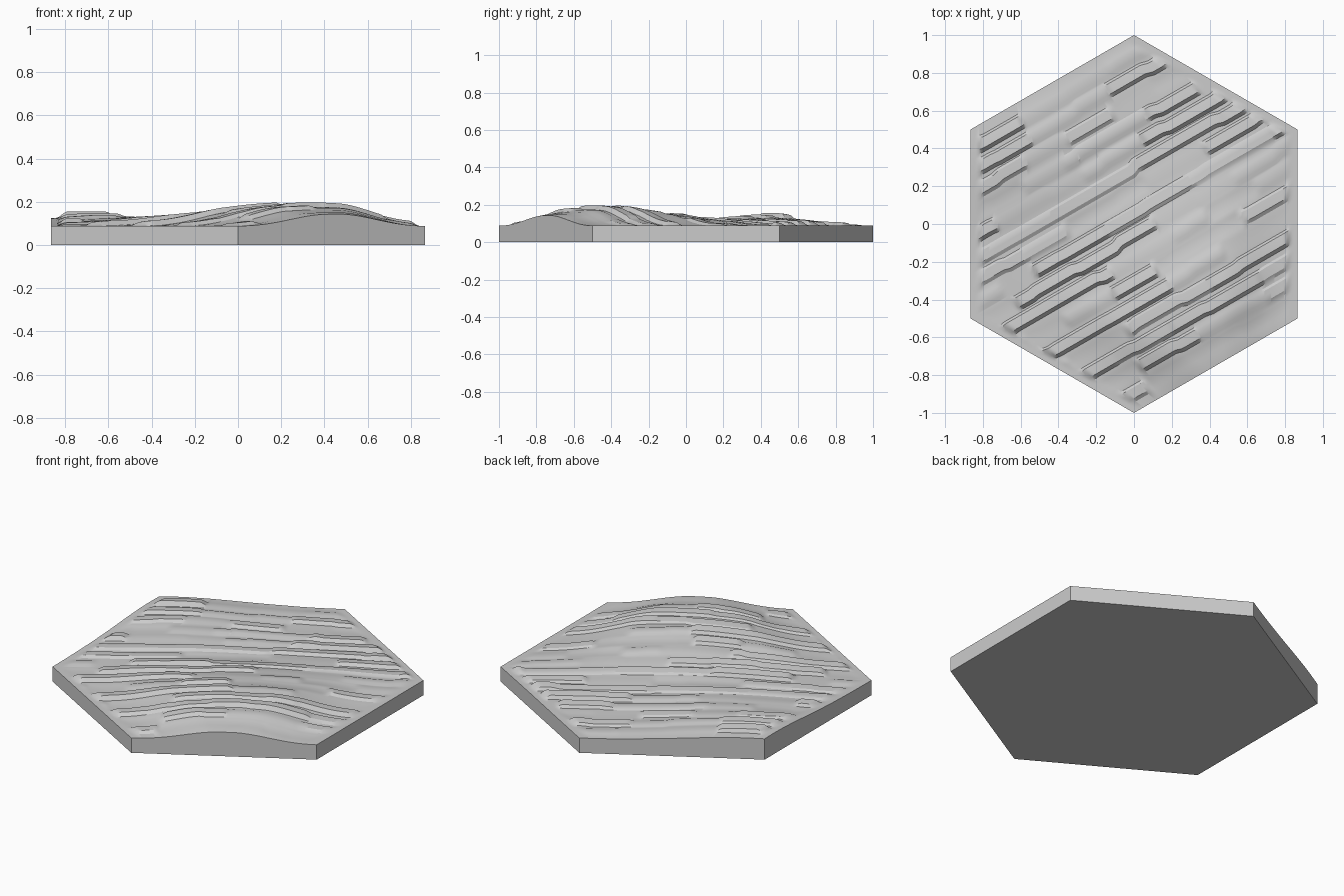
import bpy, bmesh, math, random
from mathutils import Vector

old = bpy.data.objects.get("Cube")
if old:
    bpy.data.objects.remove(old)

rng = random.Random(7)
INNER = math.sqrt(3) / 2      # hexagon centre to side
BASE = 0.088                  # height of the flat rim
ROWS, COLUMNS = 16, 150
PITCH = 1.66 / ROWS
ANGLE = math.radians(30)      # direction of the furrows


def smooth(t):
    t = min(max(t, 0), 1)
    return t * t * (3 - 2 * t)


def stepped(low, high):
    """Random value along a furrow, with short soft steps between segments."""
    start = -1.2
    parts = []
    while start < 1.2:
        parts.append((start, rng.uniform(low, high)))
        start += rng.uniform(0.2, 0.55)

    def value(u):
        result = parts[0][1]
        for place, level in parts[1:]:
            result += (level - result) * smooth((u - place) / 0.05)
        return result
    return value


def side_distance(x, y, degrees):
    a = math.radians(degrees)
    return INNER - x * math.cos(a) - y * math.sin(a)


def hills(x, y):
    u = x * math.cos(ANGLE) + y * math.sin(ANGLE)
    v = y * math.cos(ANGLE) - x * math.sin(ANGLE)
    big = 0.09 * math.exp(-((u - 0.05) / 0.62) ** 2 - ((v + 0.5) / 0.52) ** 2)
    big *= smooth(side_distance(x, y, 0) / 0.4) * smooth(side_distance(x, y, 240) / 0.4)
    small = 0.042 * math.exp(-((x + 0.68) / 0.5) ** 2 - ((y - 0.42) / 0.42) ** 2)
    return big + small * smooth(side_distance(x, y, 60) / 0.3)


# Cross lines of the field: position, raised share, row height and row shift
def level_row(u):
    return 0


profile = [(0.1, 0), (0.28, 1), (0.55, 0.9), (0.78, 0.75), (0.9, 0)]
lines = [(-INNER, 0, level_row, level_row)]
for row in range(ROWS):
    if row == ROWS // 2:
        lines.append((0, 0, level_row, level_row))
    height, shift = stepped(-0.004, 0.027), stepped(-0.01, 0.01)
    for place, share in profile:
        lines.append(((row + place) * PITCH - 0.83, share, height, shift))
lines.append((INNER, 0, level_row, level_row))

# Ploughed surface
bm = bmesh.new()
grid = []
for v0, share, height, shift in lines:
    ring = []
    for j in range(COLUMNS + 1):
        s = 2 * j / COLUMNS - 1
        u = s * (1 - abs(v0) / math.sqrt(3))
        rim = (1 - abs(s)) * (1 - abs(v0) / math.sqrt(3)) * INNER
        fade = smooth((rim - 0.025) / 0.05)
        v = v0 + shift(u) * fade
        u = s * (1 - abs(v) / math.sqrt(3))
        x = u * math.cos(ANGLE) - v * math.sin(ANGLE)
        y = u * math.sin(ANGLE) + v * math.cos(ANGLE)
        z = BASE + hills(x, y) + share * height(u) * fade
        ring.append(bm.verts.new((x, y, z)))
    grid.append(ring)
for a, b in zip(grid, grid[1:]):
    for j in range(COLUMNS):
        bm.faces.new((a[j], a[j + 1], b[j + 1], b[j]))

# Straight sides and flat underside
rim_edges = [e for e in bm.edges if e.is_boundary]
made = bmesh.ops.extrude_edge_only(bm, edges=rim_edges)["geom"]
for item in made:
    if isinstance(item, bmesh.types.BMVert):
        item.co.z = 0
bottom = [e for e in made if isinstance(e, bmesh.types.BMEdge) and e.is_boundary]
bmesh.ops.contextual_create(bm, geom=bottom)
bmesh.ops.recalc_face_normals(bm, faces=bm.faces)

mesh = bpy.data.meshes.new("ploughed_field_tile")
bm.to_mesh(mesh)
bm.free()
tile = bpy.data.objects.new("ploughed_field_tile", mesh)
bpy.context.collection.objects.link(tile)

# Plain grey finish
grey = bpy.data.materials.new("light_grey")
grey.use_nodes = True
colour = (0.6, 0.6, 0.6, 1)
grey.diffuse_color = colour
grey.node_tree.nodes["Principled BSDF"].inputs["Base Color"].default_value = colour
mesh.materials.append(grey)

bpy.ops.object.select_all(action="DESELECT")
tile.select_set(True)
bpy.context.view_layer.objects.active = tile
bpy.ops.object.shade_smooth_by_angle(angle=math.radians(28))
